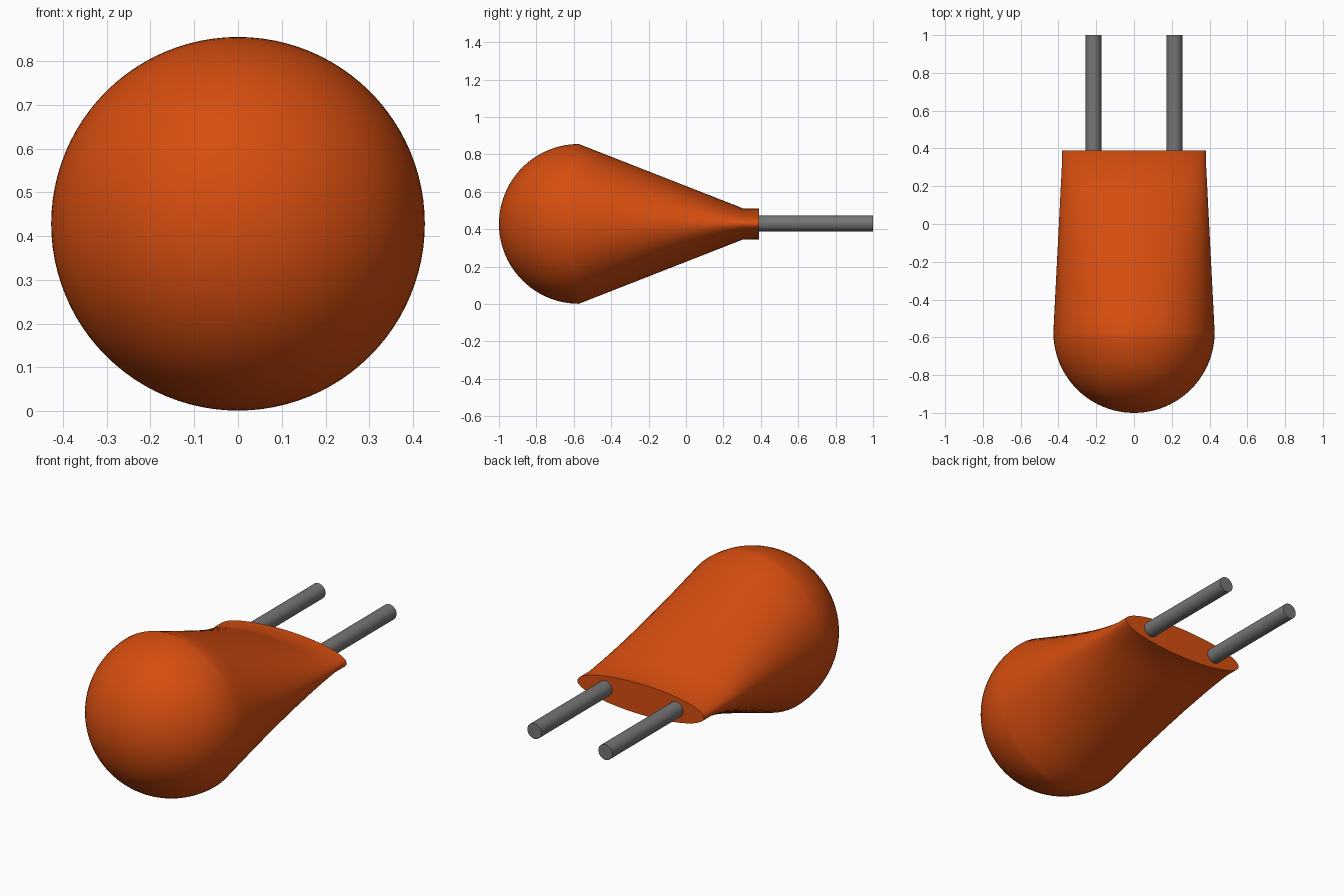
import bpy, bmesh, math

cube = bpy.data.objects.get("Cube")
if cube:
    bpy.data.objects.remove(cube, do_unlink=True)

AXIS_Z = 0.428          # height of the long axis
RADIUS = 0.427          # dome radius
DOME_Y = -0.573         # where the dome meets the taper
SEGMENTS = 96


def make_material(name, colour):
    mat = bpy.data.materials.new(name)
    mat.use_nodes = True
    mat.diffuse_color = colour
    mat.node_tree.nodes["Principled BSDF"].inputs["Base Color"].default_value = colour
    return mat


def finish(obj, name, mat):
    obj.name = name
    obj.data.name = name
    obj.data.materials.append(mat)
    bpy.ops.object.select_all(action='DESELECT')
    obj.select_set(True)
    bpy.context.view_layer.objects.active = obj
    bpy.ops.object.shade_smooth_by_angle(angle=math.radians(30))


orange = make_material("orange resin", (0.67, 0.075, 0.005, 1))
grey = make_material("grey metal", (0.18, 0.18, 0.18, 1))

# Body sections from nose to back: y, half width, half height
sections = []
for i in range(1, 25):
    a = math.pi / 2 * i / 24
    r = RADIUS * math.sin(a)
    sections.append((DOME_Y - RADIUS * math.cos(a), r, r))
END_W, END_H, COLLAR_Y, BACK_Y = 0.382, 0.083, 0.305, 0.39
for i in range(1, 9):
    t = i / 8
    sections.append((DOME_Y + (COLLAR_Y - DOME_Y) * t,
                     RADIUS + (END_W - RADIUS) * t,
                     RADIUS + (END_H - RADIUS) * t))
sections.append((BACK_Y, END_W, END_H))

# Body: dome, taper to a flat ellipse, straight collar and back cap
bm = bmesh.new()
rings = []
for y, w, h in sections:
    angles = [2 * math.pi * k / SEGMENTS for k in range(SEGMENTS)]
    rings.append([bm.verts.new((w * math.cos(a), y, AXIS_Z + h * math.sin(a)))
                  for a in angles])
for ring, following in zip(rings, rings[1:]):
    for k in range(SEGMENTS):
        n = (k + 1) % SEGMENTS
        bm.faces.new((ring[k], ring[n], following[n], following[k]))
nose = bm.verts.new((0, DOME_Y - RADIUS, AXIS_Z))
for k in range(SEGMENTS):
    bm.faces.new((nose, rings[0][(k + 1) % SEGMENTS], rings[0][k]))
bm.faces.new(rings[-1])
bmesh.ops.recalc_face_normals(bm, faces=bm.faces)
mesh = bpy.data.meshes.new("body")
bm.to_mesh(mesh)
bm.free()
body = bpy.data.objects.new("body", mesh)
bpy.context.collection.objects.link(body)
finish(body, "body", orange)

# Two round wire leads
for side, name in ((1, "left_lead"), (-1, "right_lead")):
    start = BACK_Y - 0.02
    bpy.ops.mesh.primitive_cylinder_add(
        vertices=32, radius=0.042, depth=1 - start,
        location=(side * 0.214, (1 + start) / 2, AXIS_Z + 0.002),
        rotation=(math.pi / 2, 0, 0))
    finish(bpy.context.object, name, grey)
